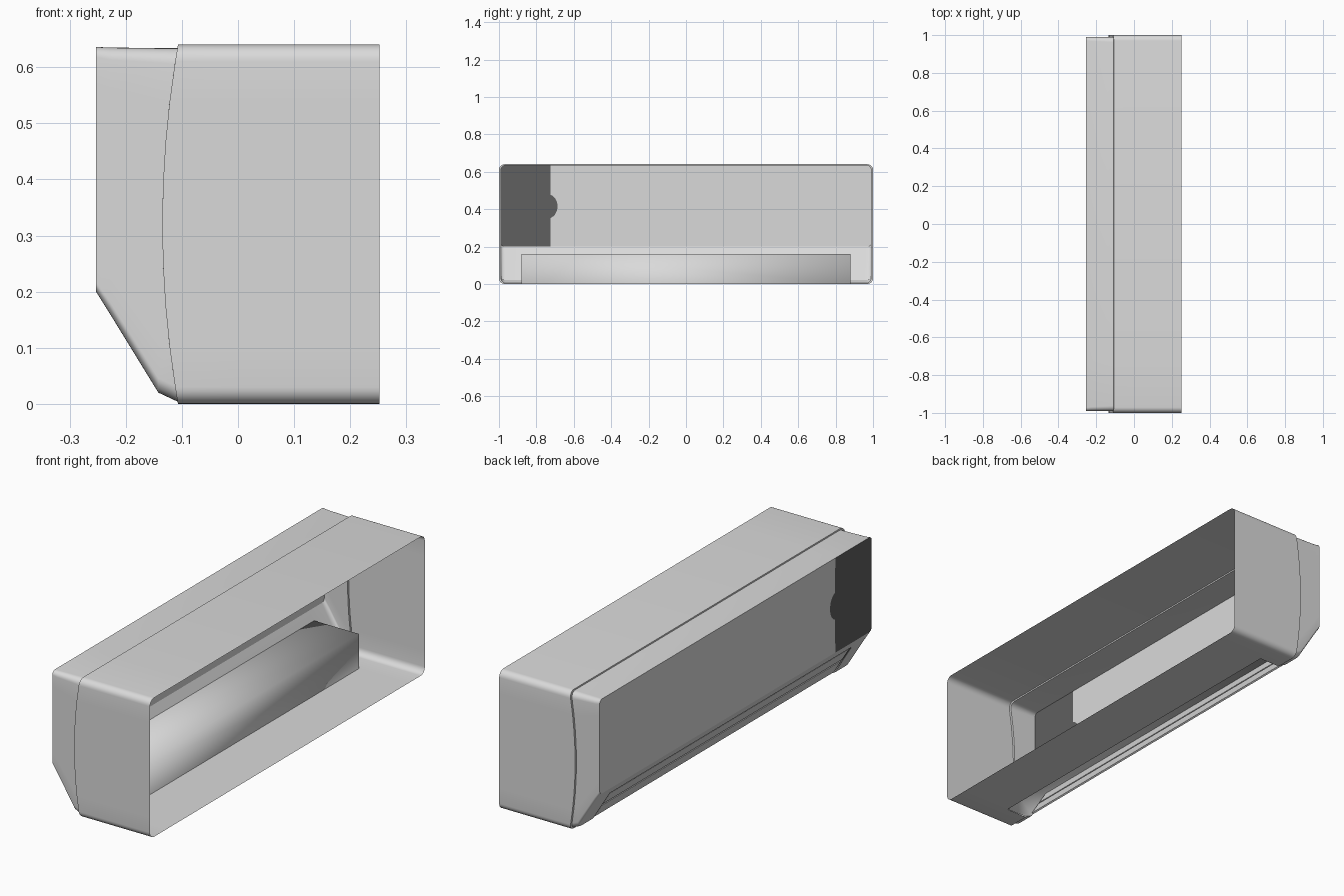
import bpy, bmesh, math

if "Cube" in bpy.data.objects:
    bpy.data.objects.remove(bpy.data.objects["Cube"])

def material(name, v):
    m = bpy.data.materials.new(name)
    m.diffuse_color = (v, v, v, 1)
    m.use_nodes = True
    m.node_tree.nodes["Principled BSDF"].inputs["Base Color"].default_value = m.diffuse_color
    return m

LIGHT = material("light_grey_plastic", 0.70)
DARK = material("dark_grey_plastic", 0.115)

OPEN_Y = 0.88      # half length of the air outlet
SPLIT_Y = -0.725   # edge of the dark front section
SIDE_N, ARC_N = 8, 6

def seam_x(z):
    # seam bulges forward at mid height
    return -0.107 - 0.028 * (1 - ((z - 0.32) / 0.32) ** 2)

def section(x, hw, z0, z1, r):
    """Rounded rectangle ring at x (number or function of z)."""
    pts = [(-OPEN_Y, z0), (SPLIT_Y, z0), (OPEN_Y, z0)]
    def arc(cy, cz, a0):
        for i in range(ARC_N + 1):
            a = math.radians(a0 + 90 * i / ARC_N)
            pts.append((cy + r * math.cos(a), cz + r * math.sin(a)))
    def side(y, za, zb):
        for i in range(1, SIDE_N):
            pts.append((y, za + (zb - za) * i / SIDE_N))
    arc(hw - r, z0 + r, -90)
    side(hw, z0 + r, z1 - r)
    arc(hw - r, z1 - r, 0)
    pts.append((SPLIT_Y, z1))
    arc(-hw + r, z1 - r, 90)
    side(-hw, z1 - r, z0 + r)
    arc(-hw + r, z0 + r, 180)
    return [(x(z) if callable(x) else x, y, z) for y, z in pts]

def finish(bm, name, mats, smooth=True):
    bmesh.ops.recalc_face_normals(bm, faces=bm.faces)
    me = bpy.data.meshes.new(name)
    bm.to_mesh(me)
    bm.free()
    for m in mats:
        me.materials.append(m)
    ob = bpy.data.objects.new(name, me)
    bpy.context.collection.objects.link(ob)
    if smooth:
        bpy.ops.object.select_all(action='DESELECT')
        ob.select_set(True)
        bpy.context.view_layer.objects.active = ob
        bpy.ops.object.shade_smooth_by_angle(angle=math.radians(28))
    return ob

def loft(bm, rings, open_spans):
    """Skin the rings, leaving the outlet open in the listed spans."""
    vr = [[bm.verts.new(p) for p in ring] for ring in rings]
    n = len(vr[0])
    for s in range(len(vr) - 1):
        for i in range(n):
            if s in open_spans and i in (0, 1):
                continue
            j = (i + 1) % n
            bm.faces.new((vr[s][i], vr[s][j], vr[s + 1][j], vr[s + 1][i]))
    return vr

# rear casing: open tube with a small inward lip at the seam
bm = bmesh.new()
loft(bm, [section(0.252, 1.0, 0, 0.64, 0.03),
          section(0.0, 1.0, 0, 0.64, 0.03),
          section(seam_x, 1.0, 0, 0.64, 0.03),
          section(seam_x, 0.99, 0.004, 0.634, 0.028)], (1, 2))
finish(bm, "rear_casing", [LIGHT])

# front cover: sloped underside, flat two-tone front
bm = bmesh.new()
vr = loft(bm, [section(seam_x, 0.99, 0.004, 0.634, 0.028),
               section(-0.142, 0.99, 0.020, 0.634, 0.026),
               section(-0.228, 0.99, 0.160, 0.635, 0.022),
               section(-0.253, 0.99, 0.200, 0.636, 0.018)], (0, 1))
front = vr[-1]
top = max((i for i, v in enumerate(front) if abs(v.co.y - SPLIT_Y) < 1e-5))
# dividing line with a half-round bump, from bottom to top
bump = [bm.verts.new((-0.253, SPLIT_Y - 0.012 + 0.05 * math.cos(a), 0.415 + 0.064 * math.sin(a)))
        for a in (math.radians(-76 + 152 * i / 14) for i in range(15))]
light_face = bm.faces.new(front[1:top + 1] + bump[::-1])
dark_face = bm.faces.new(front[top:] + front[:2] + bump)
dark_face.material_index = 1
finish(bm, "front_cover", [LIGHT, DARK])

# air outlet recess: softly shaded box open to the slope and underside
bm = bmesh.new()
prof = [(-0.228, 0.16), (0.0, 0.16), (0.0, 0.0), (-0.107, 0.004), (-0.142, 0.02)]
a, b = [[bm.verts.new((x, y, z)) for x, z in prof] for y in (-OPEN_Y, OPEN_Y)]
for i in (0, 1):
    bm.faces.new((a[i], a[i + 1], b[i + 1], b[i]))
bm.faces.new(a)
bm.faces.new(b[::-1])
recess = finish(bm, "outlet_recess", [LIGHT], smooth=False)
for p in recess.data.polygons:
    p.use_smooth = True

# two closed louvre slats lying in the slope
def slat(name, t0, t1):
    bm = bmesh.new()
    def at(t, off):
        return (-0.228 + 0.086 * t + 0.85 * off, 0.16 - 0.14 * t + 0.52 * off)
    pr = [at(t0, 0.002), at(t1, 0.002), at(t1, 0.010), at(t0, 0.010)]
    lo, hi = [[bm.verts.new((x, y, z)) for x, z in pr] for y in (-0.872, 0.872)]
    for i in range(4):
        j = (i + 1) % 4
        bm.faces.new((lo[i], lo[j], hi[j], hi[i]))
    bm.faces.new(lo)
    bm.faces.new(hi[::-1])
    finish(bm, name, [LIGHT])

slat("upper_louvre", 0.05, 0.47)
slat("lower_louvre", 0.53, 0.97)
